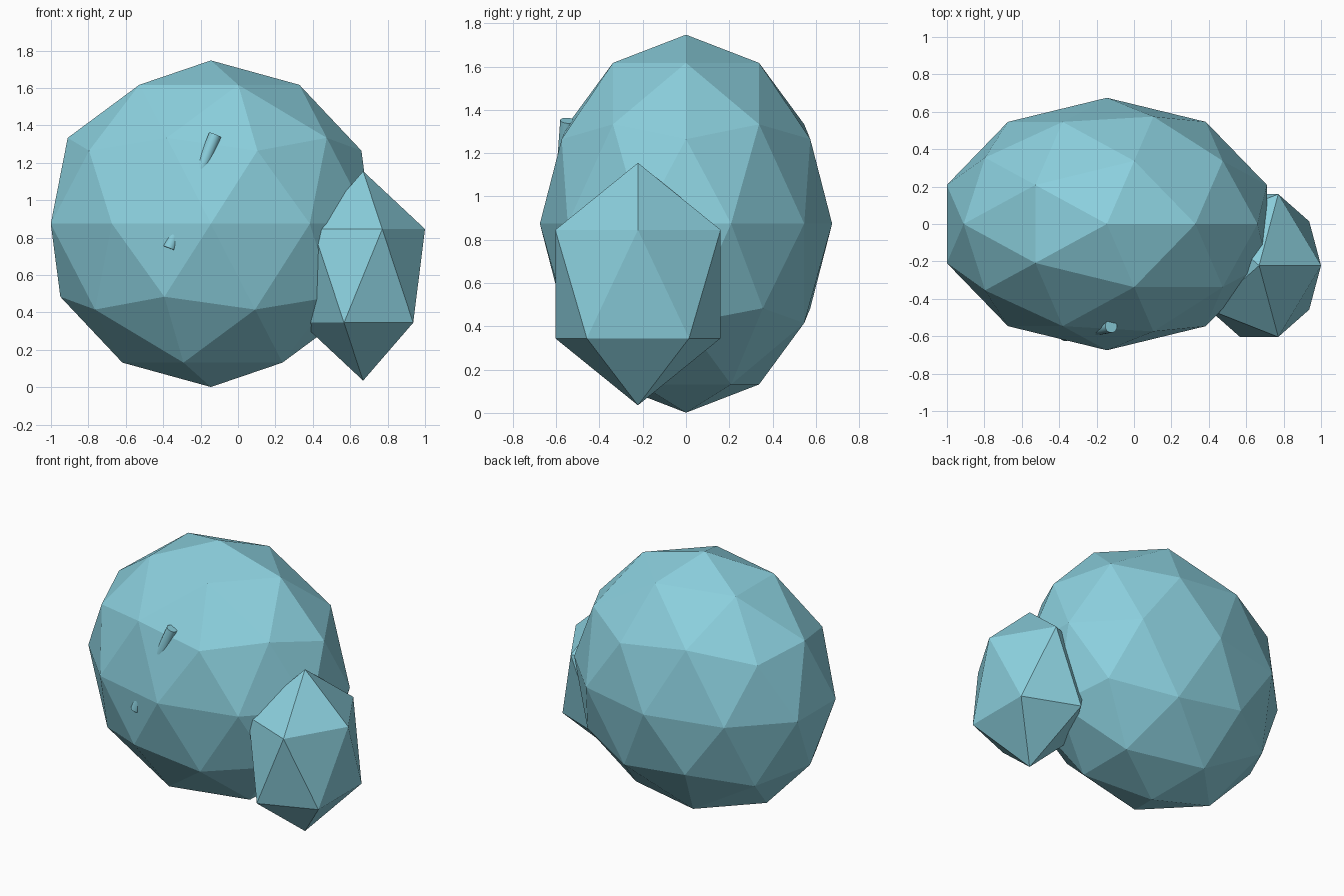
import bpy
from mathutils import Vector

cube = bpy.data.objects.get("Cube")
if cube:
    bpy.data.objects.remove(cube, do_unlink=True)

# Single flat colour
teal = bpy.data.materials.new("pale teal")
teal.use_nodes = True
colour = (0.26, 0.63, 0.73, 1.0)
teal.diffuse_color = colour
teal.node_tree.nodes["Principled BSDF"].inputs["Base Color"].default_value = colour


def faceted_ball(name, subdivisions, centre, radii):
    """Flat-shaded icosphere stretched to an ellipsoid."""
    bpy.ops.mesh.primitive_ico_sphere_add(subdivisions=subdivisions, radius=1, location=centre)
    ball = bpy.context.object
    ball.name = name
    ball.scale = radii
    bpy.ops.object.transform_apply(location=False, rotation=False, scale=True)
    ball.data.materials.append(teal)
    return ball


def rod(name, start, end, radius):
    """Round bar between two points."""
    start, end = Vector(start), Vector(end)
    axis = end - start
    bpy.ops.mesh.primitive_cylinder_add(vertices=32, radius=radius, depth=axis.length,
                                        location=(start + end) / 2)
    bar = bpy.context.object
    bar.name = name
    bar.rotation_euler = axis.to_track_quat('Z', 'Y').to_euler()
    bpy.ops.object.shade_smooth_by_angle()
    bar.data.materials.append(teal)
    return bar


# Large boulder and the small one leaning against its front left side
faceted_ball("large_boulder", 2, (-0.145, 0, 0.874), (0.9, 0.675, 0.873))
faceted_ball("small_boulder", 1, (0.669, -0.222, 0.595), (0.37, 0.449, 0.56))

# Rod buried in the front of the large boulder, only its ends emerging
rod("embedded_rod", (-0.368, -0.592, 0.742), (-0.122, -0.547, 1.35), 0.034)
